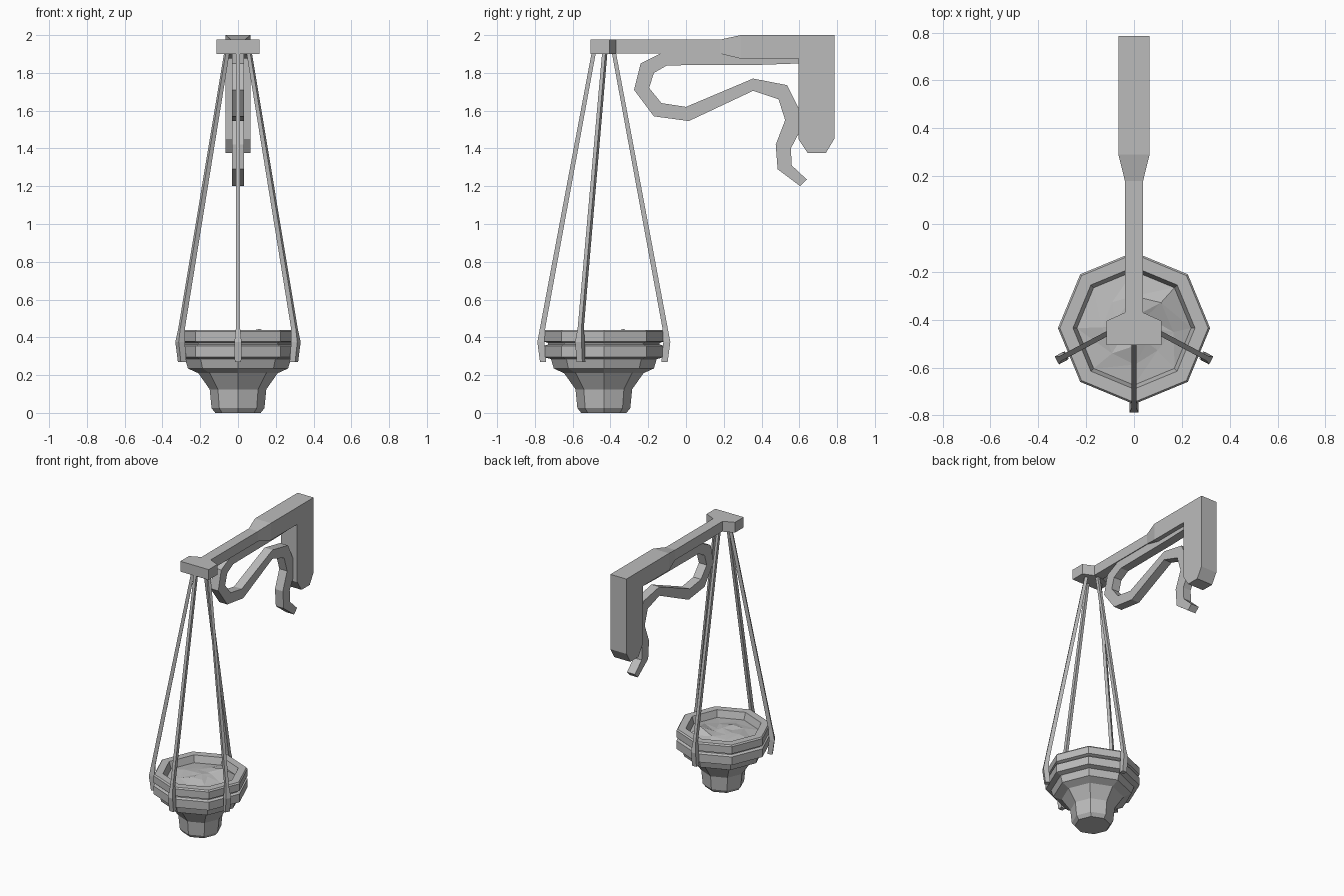
import bpy, bmesh, random
from math import cos, sin, pi, radians
from mathutils import Vector

random.seed(4)
cube = bpy.data.objects.get("Cube")
if cube:
    bpy.data.objects.remove(cube)

GREY = (0.5, 0.5, 0.5, 1)
mat = bpy.data.materials.new("plain grey")
mat.use_nodes = True
mat.diffuse_color = GREY
mat.node_tree.nodes["Principled BSDF"].inputs["Base Color"].default_value = GREY

POT_Y = -0.435


def finish(name, bm):
    bmesh.ops.recalc_face_normals(bm, faces=bm.faces)
    mesh = bpy.data.meshes.new(name)
    bm.to_mesh(mesh)
    bm.free()
    mesh.materials.append(mat)
    obj = bpy.data.objects.new(name, mesh)
    bpy.context.collection.objects.link(obj)
    return obj


def loft(name, sections):
    """Skin matching rings of points and cap both ends."""
    bm = bmesh.new()
    rings = [[bm.verts.new(p) for p in s] for s in sections]
    n = len(rings[0])
    for a, b in zip(rings, rings[1:]):
        for i in range(n):
            j = (i + 1) % n
            bm.faces.new((a[i], a[j], b[j], b[i]))
    bm.faces.new(rings[0])
    bm.faces.new(rings[-1])
    return finish(name, bm)


def side_prism(name, outline, half):
    """Extrude a (y, z) outline across x."""
    return loft(name, [[(x, y, z) for y, z in outline] for x in (-half, half)])


def octagon(r, z):
    return [(r * cos(i * pi / 4), POT_Y + r * sin(i * pi / 4), z) for i in range(8)]


# Pot: octagonal turned profile, running up the outside and into the rim
profile = [(0.12, 0), (0.14, 0.025), (0.15, 0.125), (0.21, 0.21), (0.265, 0.235),
           (0.28, 0.285), (0.318, 0.295), (0.318, 0.355), (0.295, 0.362),
           (0.295, 0.37), (0.318, 0.378), (0.318, 0.43), (0.31, 0.44),
           (0.255, 0.44), (0.235, 0.38)]
loft("pot", [octagon(r, z) for r, z in profile])

# Soil: uneven faceted mound with one small lump
bm = bmesh.new()
rings = []
for r, z in ((0.24, 0.39), (0.15, 0.405), (0.07, 0.415)):
    ring = []
    for x, y, z in octagon(r, z):
        jitter = 0 if r > 0.2 else 0.02
        ring.append(bm.verts.new((x + random.uniform(-jitter, jitter),
                                  y + random.uniform(-jitter, jitter),
                                  z + random.uniform(-jitter, jitter) * 0.5)))
    rings.append(ring)
rings[1][1].co.z = 0.445
for a, b in zip(rings, rings[1:]):
    for i in range(8):
        j = (i + 1) % 8
        bm.faces.new((a[i], a[j], b[j]))
        bm.faces.new((a[i], b[j], b[i]))
peak = bm.verts.new((0.01, POT_Y, 0.42))
for i in range(8):
    bm.faces.new((rings[2][i], rings[2][(i + 1) % 8], peak))
finish("soil", bm)


# Hanging straps: tapered bars that hook in under the rim
def strap(name, origin, angle):
    out = Vector((cos(radians(angle)), sin(radians(angle)), 0))
    side = Vector((-out.y, out.x, 0))
    base = Vector((origin[0], origin[1], 0))
    sections = []
    for inner, outer, half, z in ((0.04, 0.062, 0.01, 1.92), (0.31, 0.338, 0.011, 0.45),
                                  (0.315, 0.352, 0.019, 0.375), (0.305, 0.338, 0.017, 0.27)):
        sections.append([base + out * r + side * s + Vector((0, 0, z))
                         for r, s in ((inner, -half), (outer, -half),
                                      (outer, half), (inner, half))])
    loft(name, sections)


strap("front_strap", (0, POT_Y), -90)
strap("back_strap", (0, POT_Y), 90)
strap("left_strap", (0.012, -0.405), -28)
strap("right_strap", (-0.012, -0.405), 208)

# Plate at the beam's tip that holds the straps
plate = [(-0.115, -0.505), (0.115, -0.505), (0.115, -0.405),
         (0.038, -0.37), (-0.038, -0.37), (-0.115, -0.405)]
loft("hanger_plate", [[(x, y, z) for x, y in plate] for z in (1.9, 1.976)])

# Beam: slim at the tip, flaring toward the wall
loft("beam", [[(-w, y, lo), (w, y, lo), (w, y, hi), (-w, y, hi)]
              for y, w, lo, hi in ((-0.38, 0.038, 1.902, 1.976), (0.18, 0.038, 1.902, 1.976),
                                   (0.29, 0.065, 1.875, 2), (0.6, 0.065, 1.875, 2))])

# Wall post with chamfered foot
side_prism("wall_post", [(0.595, 2), (0.785, 2), (0.785, 1.45), (0.74, 1.375),
                         (0.645, 1.375), (0.595, 1.45)], 0.065)

# Scroll brace under the beam
scroll = [(-0.13, 1.905), (-0.24, 1.85), (-0.275, 1.71), (-0.17, 1.57), (0.015, 1.545),
          (0.355, 1.705), (0.49, 1.66), (0.525, 1.55), (0.475, 1.42), (0.485, 1.29),
          (0.605, 1.2), (0.64, 1.235), (0.56, 1.31), (0.555, 1.4), (0.597, 1.48),
          (0.597, 1.61), (0.535, 1.735), (0.355, 1.77), (0, 1.62), (-0.13, 1.64),
          (-0.195, 1.72), (-0.17, 1.8), (-0.1, 1.84), (0.4, 1.843), (0.6, 1.85),
          (0.6, 1.885), (0.2, 1.905)]
side_prism("scroll_brace", scroll, 0.032)
